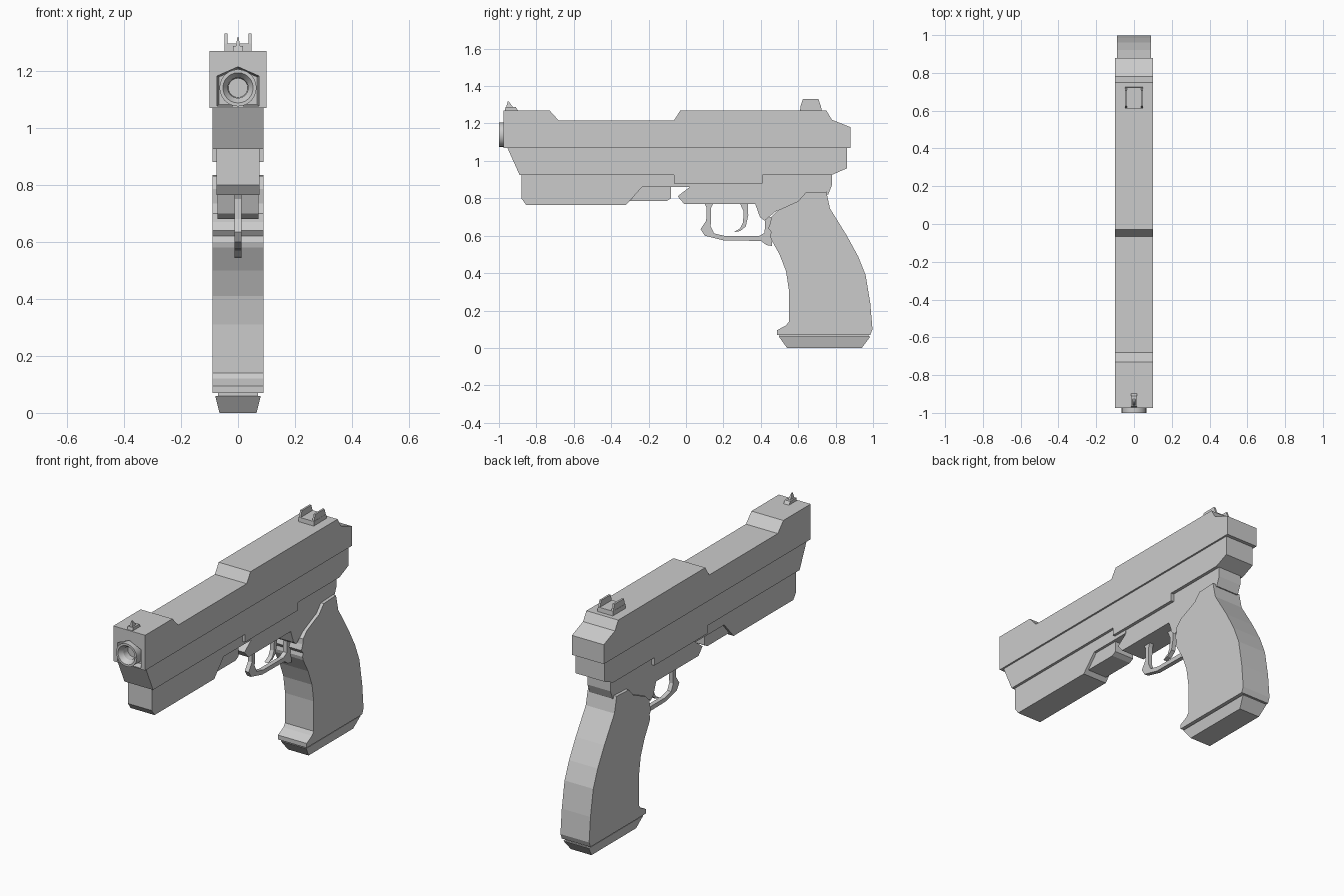
import bpy, bmesh, math

if "Cube" in bpy.data.objects:
    bpy.data.objects.remove(bpy.data.objects["Cube"])


def link(name, bm):
    bmesh.ops.recalc_face_normals(bm, faces=bm.faces)
    mesh = bpy.data.meshes.new(name)
    bm.to_mesh(mesh)
    bm.free()
    ob = bpy.data.objects.new(name, mesh)
    bpy.context.collection.objects.link(ob)
    return ob


def side_profile(name, pts, x0, x1=None):
    """Extrude a (y, z) outline across x; one value means symmetric half width."""
    if x1 is None:
        x0, x1 = -x0, x0
    bm = bmesh.new()
    face = bm.faces.new([bm.verts.new((x0, y, z)) for y, z in pts])
    ext = bmesh.ops.extrude_face_region(bm, geom=[face])
    verts = [v for v in ext["geom"] if isinstance(v, bmesh.types.BMVert)]
    bmesh.ops.translate(bm, verts=verts, vec=(x1 - x0, 0, 0))
    return link(name, bm)


def loft(name, rings):
    """Join equal-length rings of points, capping both ends."""
    bm = bmesh.new()
    loops = [[bm.verts.new(p) for p in r] for r in rings]
    n = len(loops[0])
    for a, b in zip(loops, loops[1:]):
        for i in range(n):
            j = (i + 1) % n
            bm.faces.new((a[i], a[j], b[j], b[i]))
    bm.faces.new(loops[0])
    bm.faces.new(loops[-1])
    return link(name, bm)


# Slide
slide = side_profile("slide", [
    (-.975, 1.07), (-.975, 1.27), (-.73, 1.27), (-.68, 1.215), (-.065, 1.215),
    (-.03, 1.27), (.75, 1.27), (.78, 1.22), (.88, 1.18), (.88, 1.07)], .10)

# Tapered recess around the muzzle
arch = [(-.075, 1.075), (.075, 1.075), (.075, 1.182), (0, 1.215), (-.075, 1.182)]
cutter = loft("muzzle_recess_cutter", [
    [(x * s, y, 1.14 + (z - 1.14) * s) for x, z in arch]
    for y, s in ((-.98, 1.0), (-.94, .9))])
cutter.hide_render = True
cutter.hide_viewport = True
cut = slide.modifiers.new("muzzle_recess", "BOOLEAN")
cut.operation = "DIFFERENCE"
cut.object = cutter
cut.solver = "EXACT"

# Barrel with stepped bore
barrel = loft("barrel", [
    [(r * math.cos(a), y, 1.14 + r * math.sin(a))
     for a in (2 * math.pi * i / 24 for i in range(24))]
    for r, y in ((.065, -.90), (.065, -1.0), (.053, -1.0), (.036, -.975), (.032, -.91))])
barrel.data.shade_smooth()
bpy.context.view_layer.objects.active = barrel
barrel.select_set(True)
bpy.ops.object.shade_smooth_by_angle(angle=math.radians(30))

# Frame under the slide
side_profile("upper_frame", [
    (-.955, 1.07), (-.89, .925), (-.065, .925), (-.065, .88), (.41, .88),
    (.41, .925), (.78, .925), (.86, .96), (.86, 1.07)], .09)
side_profile("dust_cover", [
    (-.88, .925), (-.88, .80), (-.855, .765), (-.32, .765), (-.235, .86),
    (.02, .86), (.02, .925)], .075)
side_profile("rail_block", [
    (-.30, .785), (-.105, .785), (-.08, .80), (-.08, .87), (-.23, .87)], .06)
side_profile("trigger_housing", [
    (.02, .90), (.02, .86), (-.02, .83), (-.045, .81), (-.01, .77), (.37, .77), (.395, .70),
    (.42, .68), (.48, .73), (.60, .78), (.64, .82), (.76, .82), (.78, .87),
    (.78, .93), (.41, .93), (.41, .90)], .072)

# Trigger guard and trigger
side_profile("trigger_guard", [
    (.095, .78), (.11, .75), (.108, .68), (.078, .635), (.10, .60), (.20, .575),
    (.40, .572), (.43, .55), (.46, .545), (.46, .70), (.425, .70), (.42, .615),
    (.39, .598), (.21, .598), (.15, .612), (.132, .65), (.135, .75), (.15, .78)], .0125)
side_profile("trigger", [
    (.285, .78), (.308, .73), (.305, .67), (.29, .64), (.255, .618), (.29, .625),
    (.32, .65), (.333, .71), (.33, .78)], .0125)

# Grip
side_profile("grip", [
    (.455, .70), (.49, .735), (.60, .785), (.64, .83), (.75, .835), (.77, .745),
    (.86, .60), (.92, .49), (.96, .39), (.985, .24), (.997, .10), (.985, .07),
    (.487, .07), (.487, .095), (.535, .12), (.55, .14), (.55, .31), (.535, .41),
    (.50, .50), (.455, .58), (.45, .60), (.455, .62), (.44, .64), (.452, .67)], .09)


# Magazine base plate, tapering down
def rectangle(x, y0, y1, z):
    return [(-x, y0, z), (x, y0, z), (x, y1, z), (-x, y1, z)]


loft("magazine_base", [
    rectangle(.065, .54, .94, 0), rectangle(.08, .497, .985, .06),
    rectangle(.07, .50, .975, .06), rectangle(.07, .50, .975, .08)])

# Rear sight: base and two ears
side_profile("rear_sight_base", [
    (.61, 1.265), (.612, 1.295), (.722, 1.295), (.725, 1.265)], .048)
for s, label in ((-1, "left"), (1, "right")):
    side_profile("rear_sight_ear_" + label, [
        (.612, 1.29), (.625, 1.33), (.708, 1.33), (.722, 1.29)], s * .036, s * .047)

# Front sight: base and blade
side_profile("front_sight_base", [
    (-.97, 1.265), (-.965, 1.287), (-.91, 1.287), (-.895, 1.265)], .017)
loft("front_sight_blade", [
    rectangle(.009, -.963, -.92, 1.28), rectangle(.002, -.953, -.948, 1.318)])
